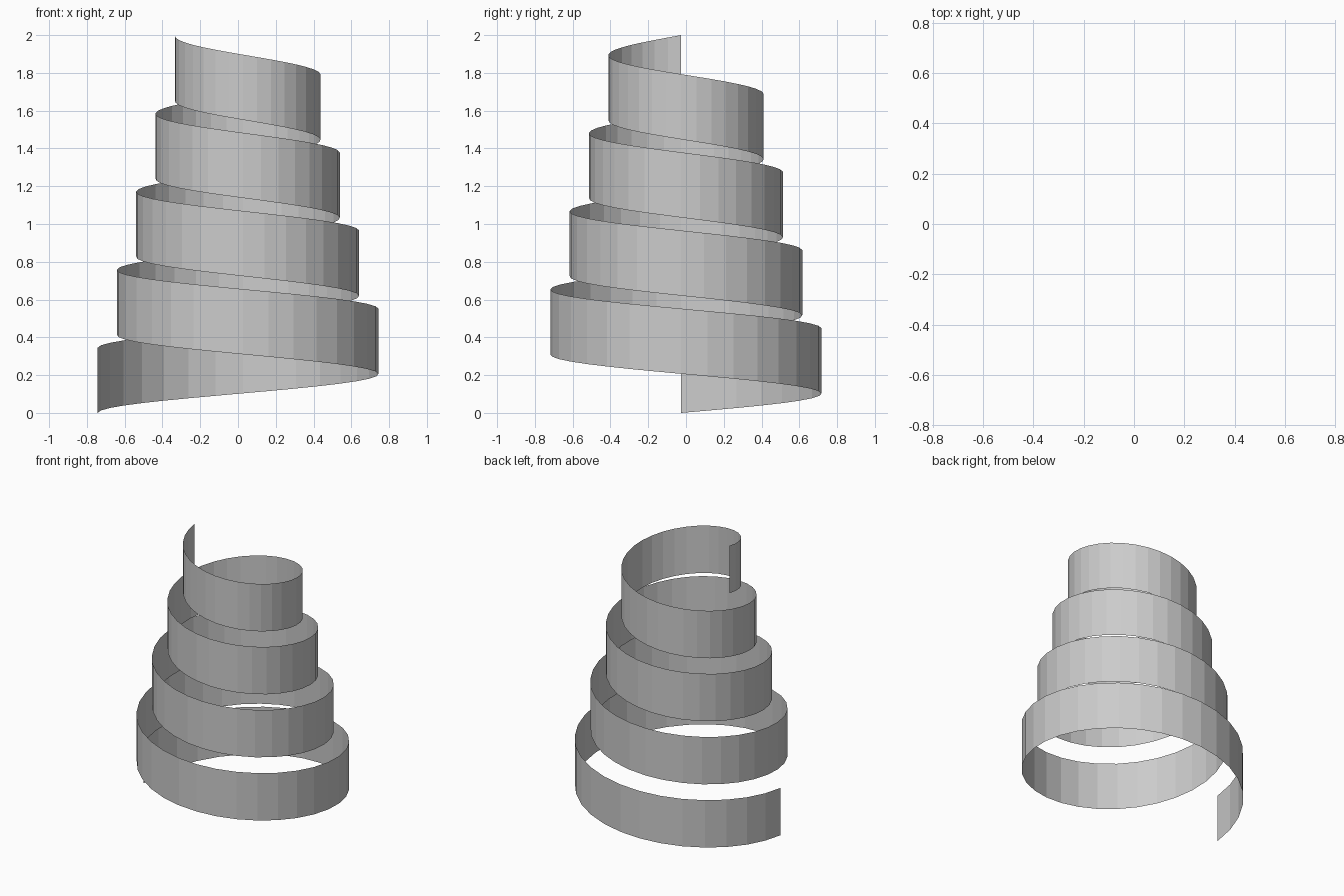
import bpy, bmesh
from math import sin, cos, pi

if "Cube" in bpy.data.objects:
    bpy.data.objects.remove(bpy.data.objects["Cube"])

# Spiral dimensions
TURNS, STEPS = 4, 32
R_START, R_END = 0.769, 0.360
RISE, BAND = 1.655, 0.345
CX, CY = 0.0257, -0.0257

bm = bmesh.new()

# Lower edge of the ribbon: tapering helix, starting at -x and passing the back first
path = []
n = TURNS * STEPS
for i in range(n + 1):
    t = i / n
    a = pi - 2 * pi * TURNS * t
    r = R_START + (R_END - R_START) * t
    path.append(bm.verts.new((CX + r * cos(a), CY + r * sin(a), RISE * t)))
edges = [bm.edges.new(pair) for pair in zip(path, path[1:])]

# Extrude straight up into a thin vertical band
ext = bmesh.ops.extrude_edge_only(bm, edges=edges)
top = [g for g in ext["geom"] if isinstance(g, bmesh.types.BMVert)]
bmesh.ops.translate(bm, verts=top, vec=(0, 0, BAND))

# Make the normals face outward
bm.normal_update()
for f in bm.faces:
    c = f.calc_center_median()
    if f.normal.x * (c.x - CX) + f.normal.y * (c.y - CY) < 0:
        f.normal_flip()

mesh = bpy.data.meshes.new("spiral_ribbon")
bm.to_mesh(mesh)
bm.free()
ribbon = bpy.data.objects.new("spiral_ribbon", mesh)
bpy.context.collection.objects.link(ribbon)
